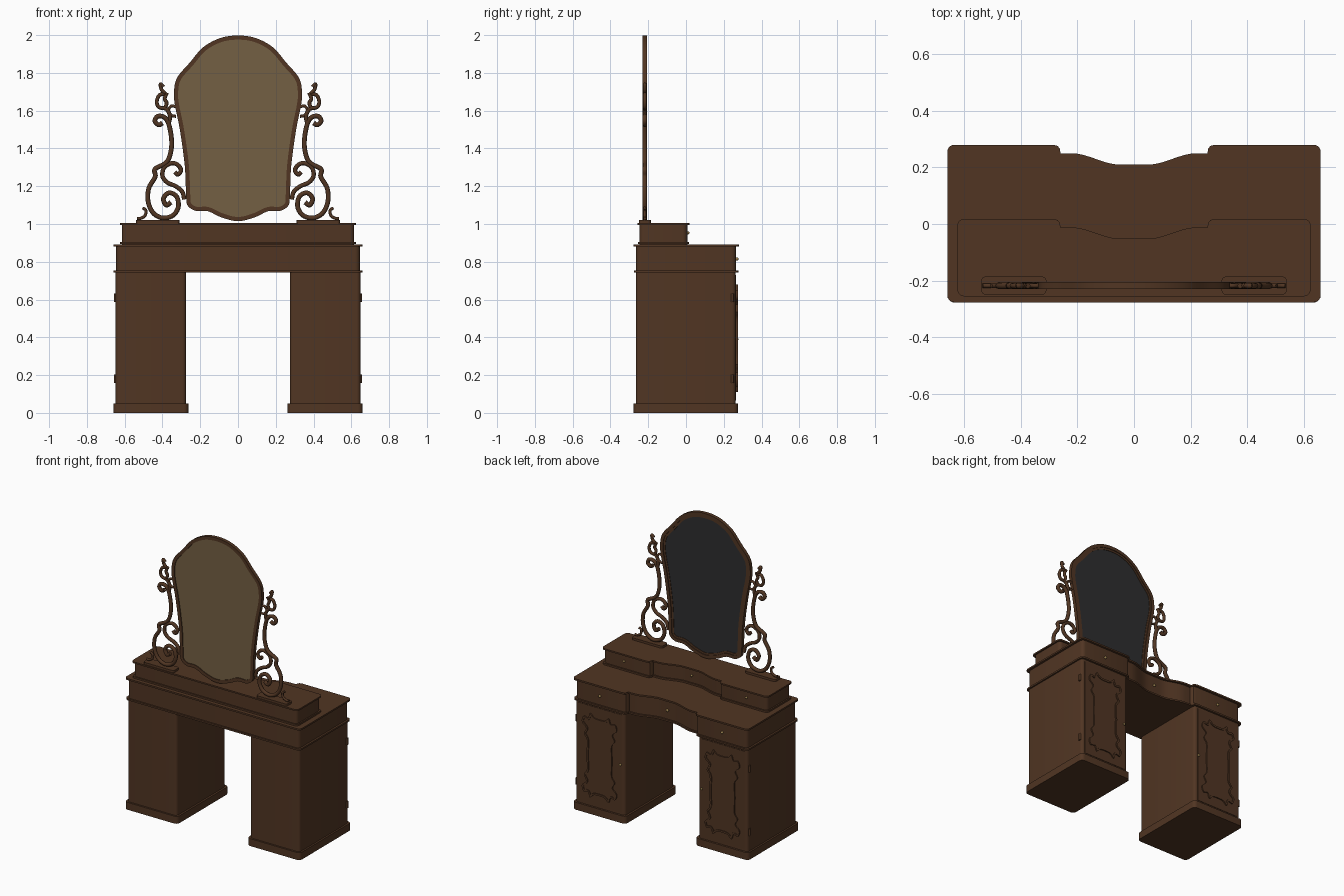
import bpy, bmesh, math
from mathutils import Vector

if "Cube" in bpy.data.objects:
    bpy.data.objects.remove(bpy.data.objects["Cube"])


def material(name, rgb):
    m = bpy.data.materials.new(name)
    m.diffuse_color = (*rgb, 1)
    m.use_nodes = True
    m.node_tree.nodes["Principled BSDF"].inputs["Base Color"].default_value = m.diffuse_color
    return m


WOOD = material("dark wood", (0.082, 0.036, 0.0165))
BACK = material("tan backing board", (0.175, 0.118, 0.056))
GLASS = material("dark mirror glass", (0.027, 0.027, 0.028))
BRASS = material("brass", (0.33, 0.22, 0.08))


def finish(bm, name, mat):
    bmesh.ops.recalc_face_normals(bm, faces=bm.faces)
    me = bpy.data.meshes.new(name)
    bm.to_mesh(me)
    bm.free()
    ob = bpy.data.objects.new(name, me)
    bpy.context.collection.objects.link(ob)
    me.materials.append(mat)
    bpy.context.view_layer.objects.active = ob
    ob.select_set(True)
    bpy.ops.object.shade_smooth_by_angle(angle=math.radians(35))
    ob.select_set(False)
    return ob


def place(p, axis, d):
    return Vector((p[0], p[1], d)) if axis == 'z' else Vector((p[0], d, p[1]))


def prism(name, pts, axis, lo, hi, mat=WOOD):
    bm = bmesh.new()
    a = [bm.verts.new(place(p, axis, lo)) for p in pts]
    b = [bm.verts.new(place(p, axis, hi)) for p in pts]
    bm.faces.new(a)
    bm.faces.new(b)
    n = len(pts)
    for i in range(n):
        j = (i + 1) % n
        bm.faces.new((a[i], a[j], b[j], b[i]))
    return finish(bm, name, mat)


def smooth_path(pts, closed=False, steps=6):
    # Catmull-Rom interpolation through the points
    n, out = len(pts), []
    P = [Vector(p) for p in pts]
    get = (lambda i: P[i % n]) if closed else (lambda i: P[max(0, min(n - 1, i))])
    for i in range(n if closed else n - 1):
        p0, p1, p2, p3 = (get(i + k) for k in (-1, 0, 1, 2))
        for s in range(steps):
            t = s / steps
            out.append(0.5 * (2 * p1 + (p2 - p0) * t + (2 * p0 - 5 * p1 + 4 * p2 - p3) * t * t
                              + (3 * p1 - p0 - 3 * p2 + p3) * t ** 3))
    if not closed:
        out.append(P[-1])
    return out


def inset(pts, d):
    # offset a counter-clockwise outline inwards
    out = []
    for i, p in enumerate(pts):
        t = (Vector(pts[(i + 1) % len(pts)]) - Vector(pts[i - 1])).normalized()
        out.append(Vector(p) + Vector((-t.y, t.x)) * d)
    return out


def ring(name, outer, width, lo, hi, mat=WOOD):
    bm = bmesh.new()
    inner = inset(outer, width)
    rows = [[bm.verts.new(place(p, 'y', d)) for p in o]
            for o, d in ((outer, lo), (outer, hi), (inner, hi), (inner, lo))]
    n = len(outer)
    for k in range(4):
        r, s = rows[k], rows[(k + 1) % 4]
        for i in range(n):
            j = (i + 1) % n
            bm.faces.new((r[i], r[j], s[j], s[i]))
    return finish(bm, name, mat)


def rounded(x0, x1, y0, y1, r, n=5):
    pts = []
    for k, (cx, cy) in enumerate(((x1 - r, y1 - r), (x0 + r, y1 - r), (x0 + r, y0 + r), (x1 - r, y0 + r))):
        for i in range(n + 1):
            a = math.pi / 2 * (k + i / n)
            pts.append((cx + r * math.cos(a), cy + r * math.sin(a)))
    return pts


def wave_y(x, front):
    t = min(1, max(0, (abs(x) - 0.05) / 0.17))
    return front - 0.07 + 0.04 * t * t * (3 - 2 * t)


def wavy(hx, back, front, r=0.025):
    # rounded slab outline with a stepped, bowed-in drawer side at +y
    box = rounded(-hx, hx, back, front, r)
    half = [(0.285, front), (0.27, front - 0.004), (0.262, front - 0.014), (0.26, front - 0.03)]
    mid = [(x / 100, wave_y(x / 100, front)) for x in range(24, -25, -2)]
    return box[:6] + half + mid + [(-x, y) for x, y in reversed(half)] + box[6:]


def tube(name, pts, rad):
    cu = bpy.data.curves.new(name, 'CURVE')
    cu.dimensions = '3D'
    cu.bevel_depth, cu.bevel_resolution, cu.use_fill_caps = rad, 2, True
    sp = cu.splines.new('POLY')
    sp.points.add(len(pts) - 1)
    for q, p in zip(sp.points, pts):
        q.co = (p[0], MY, p[1], 1)
    cu.materials.append(WOOD)
    ob = bpy.data.objects.new(name, cu)
    bpy.context.collection.objects.link(ob)
    bpy.context.view_layer.objects.active = ob
    ob.select_set(True)
    bpy.ops.object.convert(target='MESH')
    bpy.ops.object.shade_smooth_by_angle(angle=math.radians(50))
    ob.select_set(False)


def knob(name, x, y, z, r=0.008):
    bm = bmesh.new()
    bmesh.ops.create_uvsphere(bm, u_segments=12, v_segments=8, radius=r)
    bmesh.ops.translate(bm, verts=bm.verts, vec=(x, y, z))
    finish(bm, name, BRASS)


MY = -0.218  # plane of the mirror and its scrolls

# drawer tiers and mouldings
prism("drawer_case", wavy(0.645, -0.266, 0.265), 'z', 0.745, 0.885)
prism("lower_moulding", wavy(0.658, -0.276, 0.277), 'z', 0.743, 0.754)
prism("table_top", wavy(0.66, -0.277, 0.28), 'z', 0.880, 0.891)
prism("upper_drawer_case", wavy(0.615, -0.247, 0.007), 'z', 0.89, 1.0)
prism("upper_moulding", wavy(0.624, -0.255, 0.016), 'z', 0.893, 0.904)
prism("upper_top", wavy(0.625, -0.256, 0.018), 'z', 0.995, 1.005)
for x in (-0.46, 0, 0.46):
    dy = -0.07 if x == 0 else 0
    knob("drawer_knob", x, 0.270 + dy, 0.815, 0.009)
    knob("upper_drawer_knob", x, 0.010 + dy, 0.953, 0.008)

# ornate door panel outline, one quarter mirrored round
Q = [(0.095, 0.0), (0.092, 0.10), (0.115, 0.14), (0.098, 0.18), (0.13, 0.215), (0.118, 0.255),
     (0.085, 0.25), (0.07, 0.285), (0.04, 0.262), (0.0, 0.258)]
quarter2 = [(-x, z) for x, z in reversed(Q[:-1])]
top_half = Q + quarter2
panel = top_half + [(-x, -z) for x, z in top_half[1:-1]]

# upper scroll and body scroll centrelines (right side)
S_MAIN = [(0.40, 1.535), (0.42, 1.525), (0.44, 1.545), (0.425, 1.57), (0.39, 1.565), (0.367, 1.53),
          (0.352, 1.45), (0.356, 1.38), (0.38, 1.325), (0.44, 1.29), (0.438, 1.25), (0.472, 1.19),
          (0.476, 1.12), (0.45, 1.06), (0.40, 1.032), (0.345, 1.045), (0.316, 1.09), (0.325, 1.145),
          (0.365, 1.165), (0.395, 1.135), (0.38, 1.10), (0.355, 1.115)]
S_TOP = [(0.395, 1.725), (0.41, 1.74), (0.405, 1.712), (0.388, 1.69), (0.415, 1.683), (0.43, 1.65),
         (0.42, 1.62), (0.39, 1.615), (0.378, 1.64), (0.388, 1.665), (0.375, 1.695)]
S_LINK = [(0.367, 1.53), (0.36, 1.57), (0.375, 1.605), (0.395, 1.615)]
S_HEART = [(0.335, 1.275), (0.318, 1.262), (0.302, 1.285), (0.318, 1.312), (0.35, 1.322), (0.39, 1.30),
           (0.40, 1.255), (0.375, 1.22), (0.33, 1.20), (0.295, 1.17), (0.285, 1.13)]
S_FOOT = [(0.505, 1.085), (0.488, 1.072), (0.492, 1.045), (0.515, 1.03), (0.535, 1.03)]
S_PIVOT = [(0.33, 1.62), (0.352, 1.625), (0.37, 1.60), (0.352, 1.575), (0.328, 1.57)]
SCROLLS = (("main_scroll", S_MAIN, 0.0125), ("top_scroll", S_TOP, 0.010), ("link_scroll", S_LINK, 0.011),
           ("heart_scroll", S_HEART, 0.0115), ("foot_curl", S_FOOT, 0.008), ("pivot_scroll", S_PIVOT, 0.008))

for s, side in ((-1, "left"), (1, "right")):
    def span(a, b, *rest):
        return rounded(*sorted((s * a, s * b)), *rest)
    # pedestal cabinet
    prism(side + "_plinth", span(0.262, 0.66, -0.278, 0.276, 0.025), 'z', 0, 0.05)
    prism(side + "_pedestal", span(0.275, 0.648, -0.266, 0.263, 0.02), 'z', 0.05, 0.745)
    prism(side + "_door", span(0.30, 0.625, 0.065, 0.73, 0.004), 'y', 0.26, 0.266)
    outline = smooth_path([(s * 0.462 + x, 0.395 + z) for x, z in panel], True, 4)
    ring(side + "_door_trim", outline, 0.012, 0.262, 0.274)
    prism(side + "_door_panel", inset(outline, 0.006), 'y', 0.262, 0.269)
    knob(side + "_door_knob", s * 0.305, 0.270, 0.39, 0.008)
    for z in (0.18, 0.61):
        c = s * 0.648
        prism(side + "_hinge", rounded(c - 0.008, c + 0.008, 0.237, 0.253, 0.007, 3), 'z', z - 0.023, z + 0.023)
    # mirror support scrolls
    prism(side + "_scroll_base", span(0.31, 0.54, -0.25, -0.186, 0.015), 'z', 1.0, 1.02)
    for nm, pts, rad in SCROLLS:
        tube(side + "_" + nm, smooth_path([(s * x, z) for x, z in pts]), rad)

# mirror: outline of the right half, mirrored
H = [(0.0, 1.015), (0.09, 1.036), (0.16, 1.068), (0.225, 1.07), (0.268, 1.10), (0.275, 1.16), (0.282, 1.31),
     (0.308, 1.5), (0.334, 1.63), (0.339, 1.70), (0.322, 1.775), (0.255, 1.855), (0.185, 1.935), (0.095, 1.984),
     (0.0, 1.998)]
mirror = smooth_path(H + [(-x, z) for x, z in reversed(H[1:-1])], True, 6)
ring("mirror_frame", mirror, 0.022, MY - 0.012, MY + 0.012)
ring("mirror_inner_moulding", inset(mirror, 0.015), 0.02, MY, MY + 0.007)
prism("mirror_backing", inset(mirror, 0.012), 'y', MY - 0.007, MY, BACK)
prism("mirror_glass", inset(mirror, 0.012), 'y', MY, MY + 0.004, GLASS)
